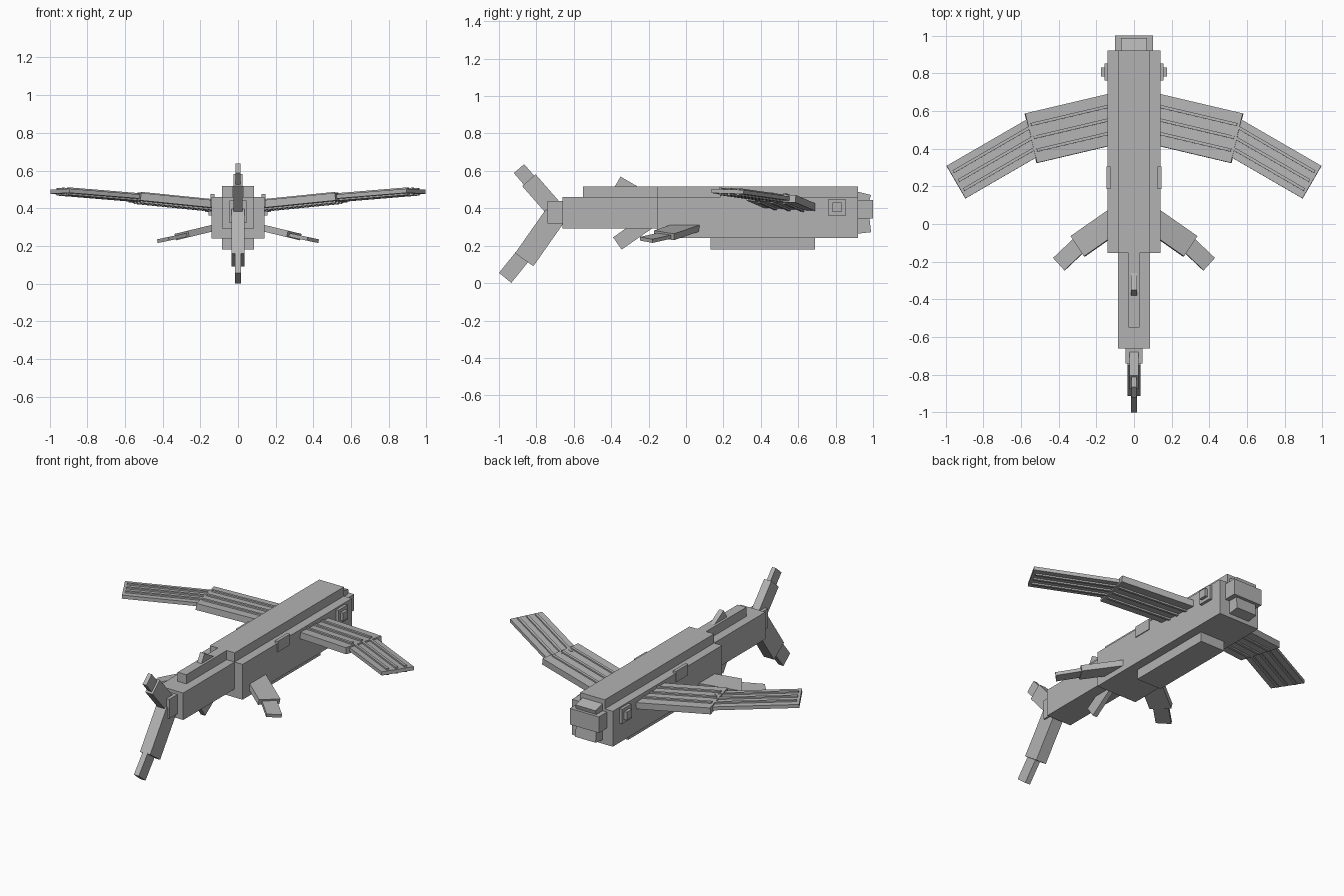
import bpy, bmesh
from mathutils import Vector, Matrix

if "Cube" in bpy.data.objects:
    bpy.data.objects.remove(bpy.data.objects["Cube"])

grey = bpy.data.materials.new("plain grey")
grey.diffuse_color = (0.45, 0.45, 0.45, 1)
grey.use_nodes = True
grey.node_tree.nodes["Principled BSDF"].inputs["Base Color"].default_value = grey.diffuse_color


def make_box(name, matrix):
    """Unit cube shaped by a matrix."""
    bm = bmesh.new()
    bmesh.ops.create_cube(bm, size=1, matrix=matrix)
    mesh = bpy.data.meshes.new(name)
    bm.to_mesh(mesh)
    bm.free()
    mesh.materials.append(grey)
    ob = bpy.data.objects.new(name, mesh)
    bpy.context.collection.objects.link(ob)
    return ob


def block(name, xr, yr, zr):
    """Upright box from its x, y and z ranges."""
    ranges = (xr, yr, zr)
    mid = Vector([(a + b) / 2 for a, b in ranges])
    size = [abs(b - a) for a, b in ranges]
    return make_box(name, Matrix.Translation(mid) @ Matrix.Diagonal((*size, 1)))


def bar(name, a, b, width, thick, hint, shift=0.0):
    """Box running from a to b; hint gives the width direction."""
    a, b, hint = Vector(a), Vector(b), Vector(hint)
    u = (b - a).normalized()
    w = (hint - u * hint.dot(u)).normalized()
    n = u.cross(w)
    rot = Matrix((u, w, n)).transposed().to_4x4()
    mid = (a + b) / 2 + w * shift
    return make_box(name, Matrix.Translation(mid) @ rot
                    @ Matrix.Diagonal(((b - a).length, width, thick, 1)))


# Body
block("main_body", (-.14, .14), (-.155, .92), (.24, .46))
block("back_ridge", (-.085, .085), (-.155, .92), (.45, .517))
block("belly_keel", (-.085, .085), (.13, .69), (.18, .25))
block("rear_body", (-.085, .085), (-.66, -.15), (.292, .46))
block("rear_ridge", (-.03, .03), (-.55, -.15), (.45, .517))
block("tail_joint", (-.045, .045), (-.74, -.65), (.32, .44))

# Head
block("snout", (-.1, .1), (.91, 1.0), (.345, .445))
bar("upper_lip", (0, .86, .468), (0, .98, .437), .14, .07, (1, 0, 0))
bar("lower_jaw", (0, .86, .298), (0, .985, .312), .14, .08, (1, 0, 0))

# Small fins on the centre line
bar("dorsal_fin", (0, -.367, .54), (0, -.20, .443), .068, .03, (0, .5, .87))
bar("anal_fin", (0, -.367, .212), (0, -.20, .328), .08, .03, (0, .57, -.82))

# Tail lobes
across = (1, 0, 0)
bar("upper_tail_lobe", (0, -.70, .39), (0, -.84, .55), .05, .095, across)
bar("upper_tail_tip", (0, -.80, .505), (0, -.893, .612), .026, .073, across)
bar("lower_tail_lobe", (0, -.70, .36), (0, -.865, .125), .07, .12, across)
bar("lower_tail_tip", (0, -.82, .21), (0, -.967, .028), .034, .085, across)

# Paired parts
for side, s in (("right", 1), ("left", -1)):
    block(side + "_eye_rim", (s * .13, s * .157), (.762, .852), (.36, .45))
    block(side + "_eye", (s * .13, s * .175), (.782, .832), (.38, .43))
    block(side + "_side_scale", (s * .125, s * .145), (.185, .305), (.407, .475))

    # Wings: two panels, each with raised rays
    chord = (0, -1, .06)
    wings = (
        ("inner_wing", (.08, .565, .409), (.5475, .455, .456), .27, .04, .07),
        ("outer_wing", (.52, .468, .455), (.945, .222, .49), .2, .022, .055),
    )
    for name, a, b, width, thick, gap in wings:
        a, b = Vector((s * a[0], *a[1:])), Vector((s * b[0], *b[1:]))
        bar(f"{side}_{name}", a, b, width, thick, chord)
        for i in (-1, 0, 1):
            bar(f"{side}_{name}_ray", a, b - (b - a).normalized() * .015,
                .016, thick + .018, chord, i * gap)

    # Pelvic fins
    bar(side + "_pelvic_fin", (s * .09, .027, .305), (s * .2975, -.118, .255),
        .13, .035, (0, 1, 0))
    bar(side + "_pelvic_fin_tip", (s * .27, -.092, .258), (s * .398, -.213, .231),
        .09, .02, (0, 1, 0))
